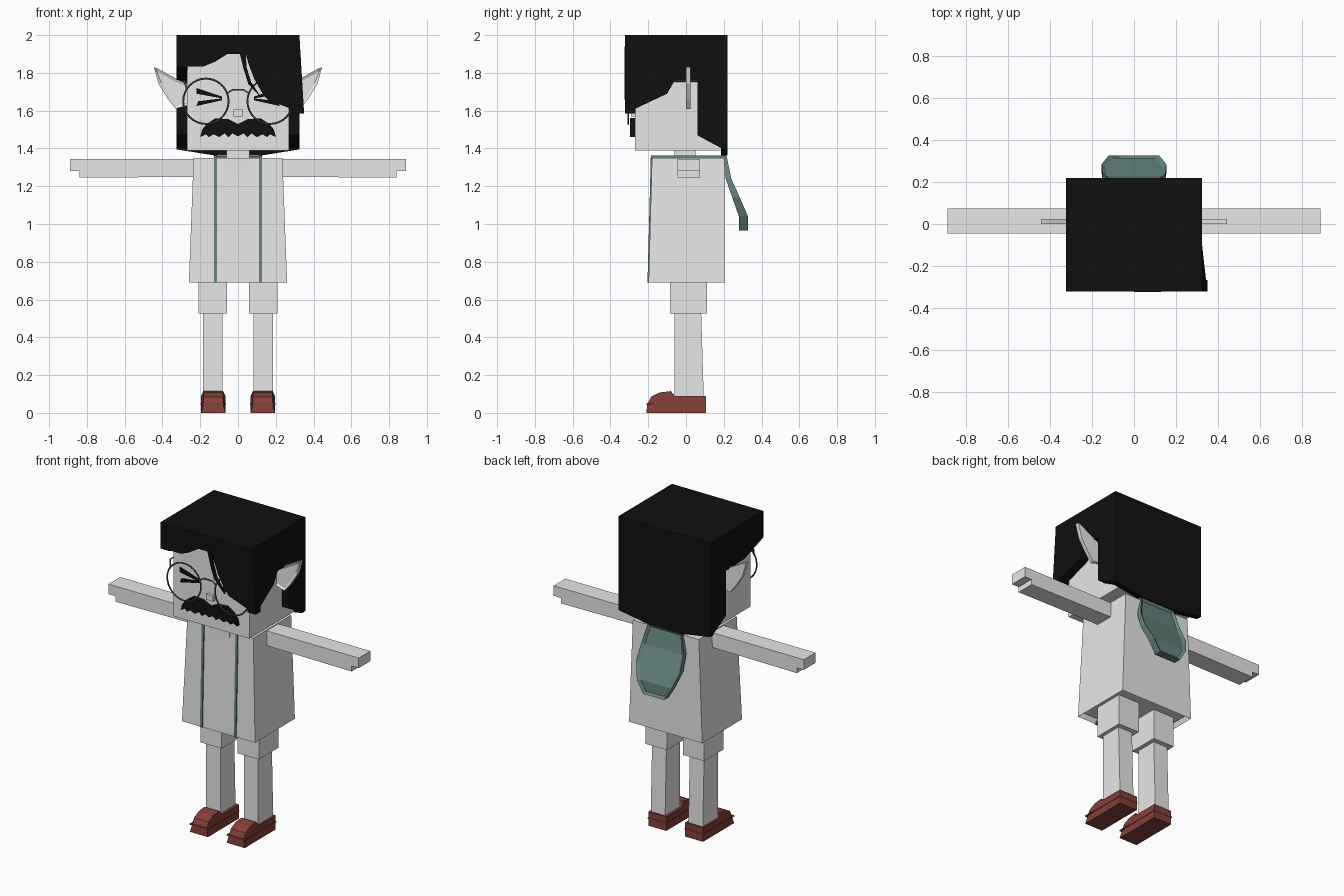
import bpy, bmesh
from mathutils import Vector

cube = bpy.data.objects.get("Cube")
if cube:
    bpy.data.objects.remove(cube, do_unlink=True)


def material(name, rgb):
    m = bpy.data.materials.new(name)
    m.use_nodes = True
    m.diffuse_color = (*rgb, 1)
    m.node_tree.nodes["Principled BSDF"].inputs["Base Color"].default_value = (*rgb, 1)
    return m


GREY = material("pale grey", (0.8, 0.8, 0.8))
BLACK = material("black", (0.005, 0.005, 0.005))
TEAL = material("teal", (0.13, 0.23, 0.21))
DARK_TEAL = material("dark teal", (0.06, 0.12, 0.11))
RED = material("brick red", (0.23, 0.05, 0.037))


def finish(name, bm, mat):
    bmesh.ops.recalc_face_normals(bm, faces=bm.faces)
    me = bpy.data.meshes.new(name)
    bm.to_mesh(me)
    bm.free()
    me.materials.append(mat)
    ob = bpy.data.objects.new(name, me)
    bpy.context.collection.objects.link(ob)
    return ob


def mirror(ob):
    ob.modifiers.new("mirror", "MIRROR").use_clip = False
    return ob


def loft(name, rings, mat, inset=0, depth=0, pick=None):
    """Closed solid through equal rings of points; picked faces can be recessed."""
    bm = bmesh.new()
    rows = [[bm.verts.new(p) for p in r] for r in rings]
    for a, b in zip(rows, rows[1:]):
        for i in range(len(a)):
            j = (i + 1) % len(a)
            bm.faces.new((a[i], a[j], b[j], b[i]))
    bm.faces.new(rows[0])
    bm.faces.new(rows[-1])
    bmesh.ops.recalc_face_normals(bm, faces=bm.faces)
    if pick:
        faces = [f for f in bm.faces if pick(f.normal)]
        bmesh.ops.inset_region(bm, faces=faces, thickness=inset, depth=-depth)
    return finish(name, bm, mat)


def prism(name, outline, axis, lo, hi, mat, **kw):
    """Extrude an outline of (y, z) along x, or (x, z) along y."""
    place = (lambda a, b, d: (d, a, b)) if axis == "x" else (lambda a, b, d: (a, d, b))
    return loft(name, [[place(a, b, d) for a, b in outline] for d in (lo, hi)], mat, **kw)


def rect(x0, x1, y0, y1, z):
    return [(x0, y0, z), (x1, y0, z), (x1, y1, z), (x0, y1, z)]


def box(name, x, y, z, mat):
    return loft(name, [rect(*x, *y, h) for h in z], mat)


def wire(name, points, radius, mat, cyclic=False):
    cu = bpy.data.curves.new(name, "CURVE")
    cu.dimensions = "3D"
    cu.bevel_depth = radius
    cu.bevel_resolution = 1
    sp = cu.splines.new("POLY")
    sp.points.add(len(points) - 1)
    for p, co in zip(sp.points, points):
        p.co = (*co, 1)
    sp.use_cyclic_u = cyclic
    cu.materials.append(mat)
    ob = bpy.data.objects.new(name, cu)
    bpy.context.collection.objects.link(ob)
    return ob


# Head, neck and nose
box("head", (-.27, .27), (-.27, .19), (1.39, 1.95), GREY)
box("neck", (-.06, .06), (-.06, .05), (1.33, 1.4), GREY)
box("nose", (-.025, .025), (-.29, -.26), (1.57, 1.605), GREY)
ear = [(.26, 1.63), (.33, 1.61), (.37, 1.66), (.42, 1.74), (.445, 1.83), (.42, 1.82),
       (.32, 1.765), (.26, 1.74)]
mirror(prism("ears", ear, "y", 0, .025, GREY, inset=.016, depth=.008,
             pick=lambda n: n.y < -.9))

# Squeezed eyes and moustache
for name, stroke in (("upper_eye_strokes", [(.22, 1.72), (.085, 1.675), (.085, 1.665), (.22, 1.69)]),
                     ("lower_eye_strokes", [(.22, 1.625), (.085, 1.655), (.085, 1.665), (.21, 1.65)])):
    mirror(prism(name, stroke, "y", -.278, -.269, BLACK))
whiskers = [(0, 1.53), (.05, 1.555), (.12, 1.56), (.165, 1.53), (.19, 1.5), (.2, 1.46),
            (.17, 1.475), (.155, 1.46), (.13, 1.475), (.1, 1.46), (.07, 1.48),
            (.05, 1.46), (.03, 1.48), (0, 1.465)]
mirror(prism("moustache", whiskers, "y", -.297, -.265, BLACK))

# Round spectacles
bpy.ops.mesh.primitive_torus_add(major_segments=32, minor_segments=6, major_radius=.12,
                                 minor_radius=.005, location=(0, 0, 0))
rims = bpy.context.object
rims.name = "spectacle_rims"
for v in rims.data.vertices:
    v.co = Vector((v.co.x + .17, v.co.z - .305, v.co.y + 1.65))
rims.data.flip_normals()
rims.data.materials.append(DARK_TEAL)
bpy.ops.object.shade_smooth_by_angle()
mirror(rims)
wire("spectacle_bridge", [(-.06, -.305, 1.69), (-.03, -.305, 1.71), (.03, -.305, 1.71),
                          (.06, -.305, 1.69)], .005, DARK_TEAL)
for side, s in (("left", 1), ("right", -1)):
    wire(side + "_spectacle_arm", [(s * .27, -.305, 1.71), (s * .285, -.28, 1.757),
                                   (s * .285, .06, 1.757)], .005, DARK_TEAL)

# Hair: cap, two side panels, back panel and fringe
box("hair_cap", (-.325, .325), (-.322, .22), (1.9, 2), BLACK)
rear = [(.06, 1.76), (.06, 1.47), (.19, 1.4), (.22, 1.395), (.22, 2), (-.322, 2)]
prism("hair_right_side", [(-.322, 1.83), (-.13, 1.765)] + rear, "x", -.325, -.268, BLACK)
lock = prism("hair_left_side", [(-.322, 1.585), (-.1, 1.69), (-.06, 1.76)] + rear,
             "x", .268, .325, BLACK)
for v in lock.data.vertices:
    if v.co.y < -.3 and v.co.z < 1.7:
        v.co.x += .025
nape = [(-.325, 2), (-.325, 1.395), (-.12, 1.362), (.12, 1.362), (.325, 1.395), (.325, 2)]
prism("hair_back", nape, "y", .185, .22, BLACK)
fringe = [(-.325, 2), (-.325, 1.83), (-.27, 1.835), (-.18, 1.835), (-.12, 1.86), (-.04, 1.91),
          (0, 1.935), (.04, 1.91), (.055, 1.85), (.085, 1.77), (.13, 1.69), (.16, 1.655),
          (.35, 1.585), (.325, 1.8), (.325, 2)]
prism("fringe", fringe, "y", -.322, -.268, BLACK)
strand = [(0, 1.94), (.03, 1.82), (.055, 1.74), (.13, 1.66), (.07, 1.75), (.045, 1.83), (.04, 1.94)]
prism("fringe_strand", strand, "y", -.325, -.31, BLACK)

# Torso with a hollow hem, arms and hands
loft("torso", [rect(-.26, .26, -.198, .207, .69), rect(-.235, .235, -.18, .205, 1.35)],
     GREY, inset=.018, depth=.03, pick=lambda n: n.z < -.9)
mirror(prism("neckline", [(0, 1.27), (.07, 1.31), (.07, 1.35), (0, 1.35)],
             "y", -.187, -.179, GREY))
arm = [(.22, 1.25), (.84, 1.245), (.84, 1.28), (.89, 1.28), (.89, 1.345), (.22, 1.345)]
mirror(prism("arms", arm, "y", -.045, .073, GREY))

# Trim down the front and over the shoulders
trim = [(-.204, .69), (-.186, 1.362), (.21, 1.362), (.21, 1.348), (-.176, 1.348), (-.19, .69)]
mirror(prism("vest_trim", trim, "x", .112, .128, TEAL))

# Hood hanging behind, rows of (half width, inner y, outer y, z)
hood = [(.12, .195, .215, 1.36), (.15, .21, .24, 1.24), (.155, .245, .285, 1.14),
        (.12, .28, .328, 1.04), (.075, .28, .328, .965)]
loft("hood", [[(-w, a, z), (w, a, z), (w, b, z), (-w, b, z)] for w, a, b, z in hood],
     TEAL, inset=.018, depth=.012, pick=lambda n: n.y > .7)

# Shorts, legs and shoes
mirror(box("shorts", (.057, .208), (-.085, .112), (.525, .74), GREY))
mirror(loft("legs", [rect(.083, .185, -.06, .095, .05), rect(.083, .185, -.06, .08, .54)], GREY))
shoe = [(.105, 0), (.105, .09), (-.06, .09), (-.08, .115), (-.14, .108), (-.185, .085),
        (-.205, .045), (-.21, 0)]
shoes = prism("shoes", shoe, "x", .067, .195, RED)
for v in shoes.data.vertices:
    if v.co.z > .1 or (v.co.y < -.18 and v.co.z > .03):
        v.co.x += .012 if v.co.x < .13 else -.012
mirror(shoes)
mirror(box("shoe_welts", (.064, .198), (-.208, .107), (.045, .052), RED))
